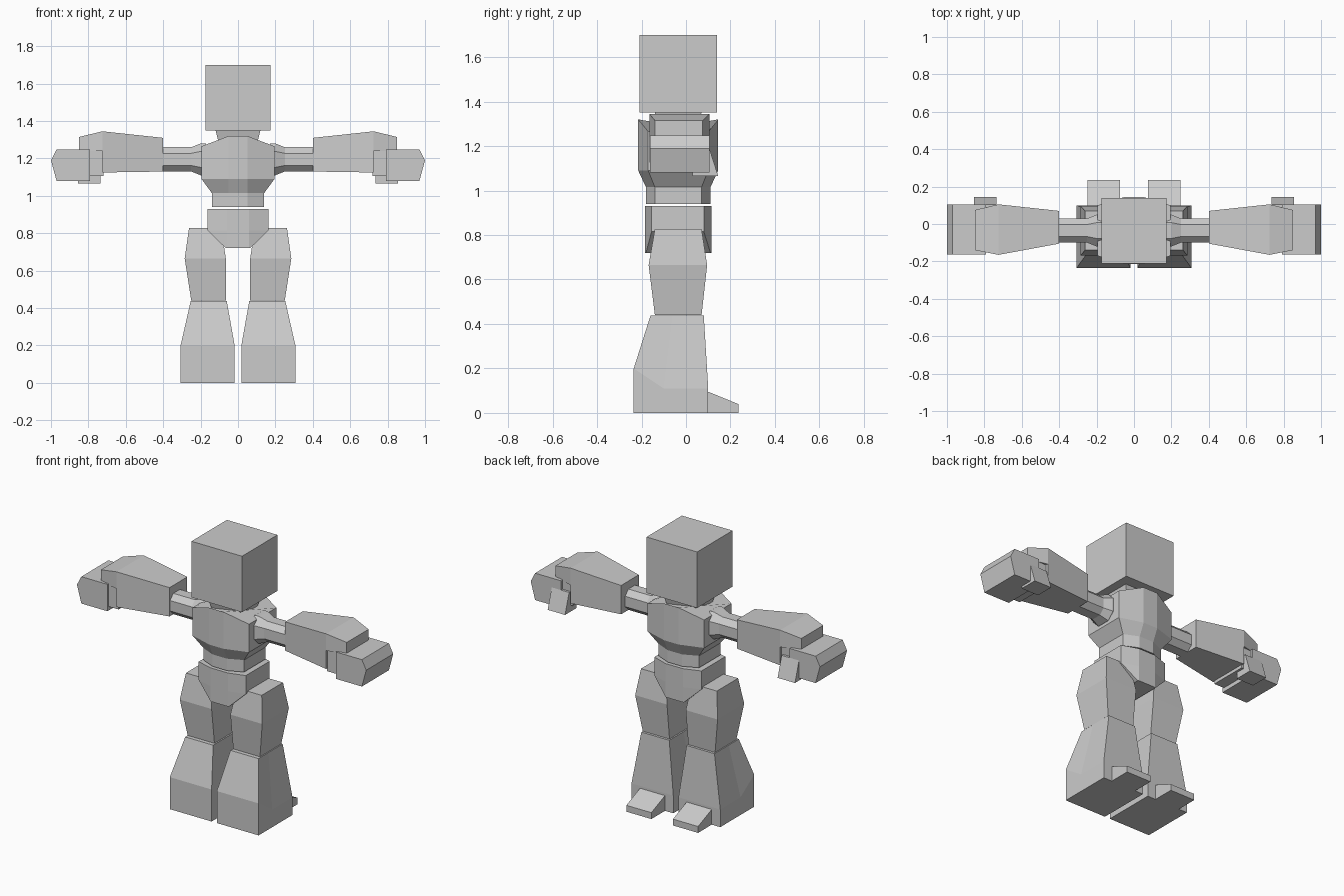
import bpy, bmesh

if "Cube" in bpy.data.objects:
    bpy.data.objects.remove(bpy.data.objects["Cube"])

grey = bpy.data.materials.new("light_grey")
grey.diffuse_color = (0.6, 0.6, 0.6, 1)
grey.use_nodes = True
grey.node_tree.nodes["Principled BSDF"].inputs["Base Color"].default_value = grey.diffuse_color


def loft(name, rings, mirror=False):
    """Skin a list of equal-length point rings and cap both ends."""
    for side in ((1, -1) if mirror else (1,)):
        bm = bmesh.new()
        vs = [[bm.verts.new((x * side, y, z)) for x, y, z in r] for r in rings]
        n = len(rings[0])
        for a, b in zip(vs, vs[1:]):
            for i in range(n):
                j = (i + 1) % n
                bm.faces.new((a[i], a[j], b[j], b[i]))
        bm.faces.new(vs[0])
        bm.faces.new(vs[-1])
        bmesh.ops.remove_doubles(bm, verts=bm.verts, dist=0.0005)
        bmesh.ops.recalc_face_normals(bm, faces=bm.faces)
        label = name if not mirror else name + ("_right" if side > 0 else "_left")
        me = bpy.data.meshes.new(label)
        bm.to_mesh(me)
        bm.free()
        me.materials.append(grey)
        bpy.context.collection.objects.link(bpy.data.objects.new(label, me))


def rect(x0, x1, y0, y1, z):
    return [(x0, y0, z), (x1, y0, z), (x1, y1, z), (x0, y1, z)]


def side_rect(x, y0, y1, z0, z1):
    return [(x, y0, z0), (x, y1, z0), (x, y1, z1), (x, y0, z1)]


def body_ring(c, w, yf, yfs, ybs, yb, z, zs=None):
    """Eight-sided body section: narrow front/back panels, angled to the flanks."""
    s = z if zs is None else zs
    return [(-c, yf, z), (c, yf, z), (w, yfs, s), (w, ybs, s),
            (c, yb, z), (-c, yb, z), (-w, ybs, s), (-w, yfs, s)]


# head and neck
loft("head", [rect(-.175, .175, -.21, .14, 1.35), rect(-.175, .175, -.21, .14, 1.70)])
loft("neck", [rect(-.10, .10, -.12, .05, 1.27), rect(-.12, .12, -.14, .07, 1.352)])

# torso, waist and pelvis
loft("torso", [body_ring(.05, .14, -.18, -.14, .07, .11, 1.015),
               body_ring(.05, .195, -.215, -.17, .10, .145, 1.09),
               body_ring(.05, .195, -.215, -.17, .10, .145, 1.32, 1.265)])
loft("waist", [body_ring(.05, .14, -.18, -.14, .07, .11, .94),
               body_ring(.05, .14, -.18, -.14, .07, .11, 1.02)])
loft("pelvis", [body_ring(.06, .065, -.185, -.18, .11, .115, .72),
                body_ring(.06, .163, -.185, -.155, .08, .115, .815),
                body_ring(.06, .163, -.185, -.155, .08, .115, .93)])


# upper arm: eight-sided rod flaring at the shoulder
def rod(x, r):
    k = r * .5
    pts = [(-k, -r), (k, -r), (r, -k), (r, k), (k, r), (-k, r), (-r, k), (-r, -k)]
    return [(x, -.035 + a, 1.195 + b) for a, b in pts]


loft("upper_arm", [rod(.17, .085), rod(.20, .085), rod(.25, .065), rod(.42, .065)], True)

# forearm with an overhanging cuff
loft("forearm", [side_rect(.40, -.105, .07, 1.13, 1.31),
                 side_rect(.725, -.165, .105, 1.125, 1.345),
                 side_rect(.725, -.165, .105, 1.24, 1.345),
                 side_rect(.85, -.14, .075, 1.24, 1.315)], True)

# wrist, fist and thumb
loft("wrist", [side_rect(.72, -.15, .09, 1.105, 1.24),
               side_rect(.80, -.15, .09, 1.105, 1.24)], True)
fist = [(.79, 1.08), (.97, 1.08), (1.0, 1.19), (.97, 1.248), (.79, 1.248)]
loft("fist", [[(x, y, z) for x, z in fist] for y in (-.162, .105)], True)
thumb = [(.03, 1.065), (.145, 1.065), (.105, 1.19), (.03, 1.19)]
loft("thumb", [[(x, y, z) for y, z in thumb] for x in (.735, .855)], True)

# thigh
loft("thigh", [rect(.065, .25, -.14, .07, .44),
               rect(.065, .285, -.168, .095, .665),
               rect(.09, .262, -.14, .07, .827)], True)


# lower leg: the widest line drops from the front towards the back
def shin(xi, xo, yf, ym, yb, zf, zb):
    return [(xi, yf, zf), (xo, yf, zf), (xo, ym, zb),
            (xo, yb, zb), (xi, yb, zb), (xi, ym, zb)]


loft("lower_leg", [shin(.018, .307, -.235, -.10, .10, 0, 0),
                   shin(.018, .307, -.235, -.10, .10, .20, .11),
                   shin(.06, .253, -.16, -.06, .08, .437, .437)], True)

# wedge at the back of each foot
wedge = [(0, 0), (.235, 0), (.235, .04), (.10, .095), (0, .095)]
loft("heel_wedge", [[(x, y, z) for y, z in wedge] for x in (.075, .248)], True)
